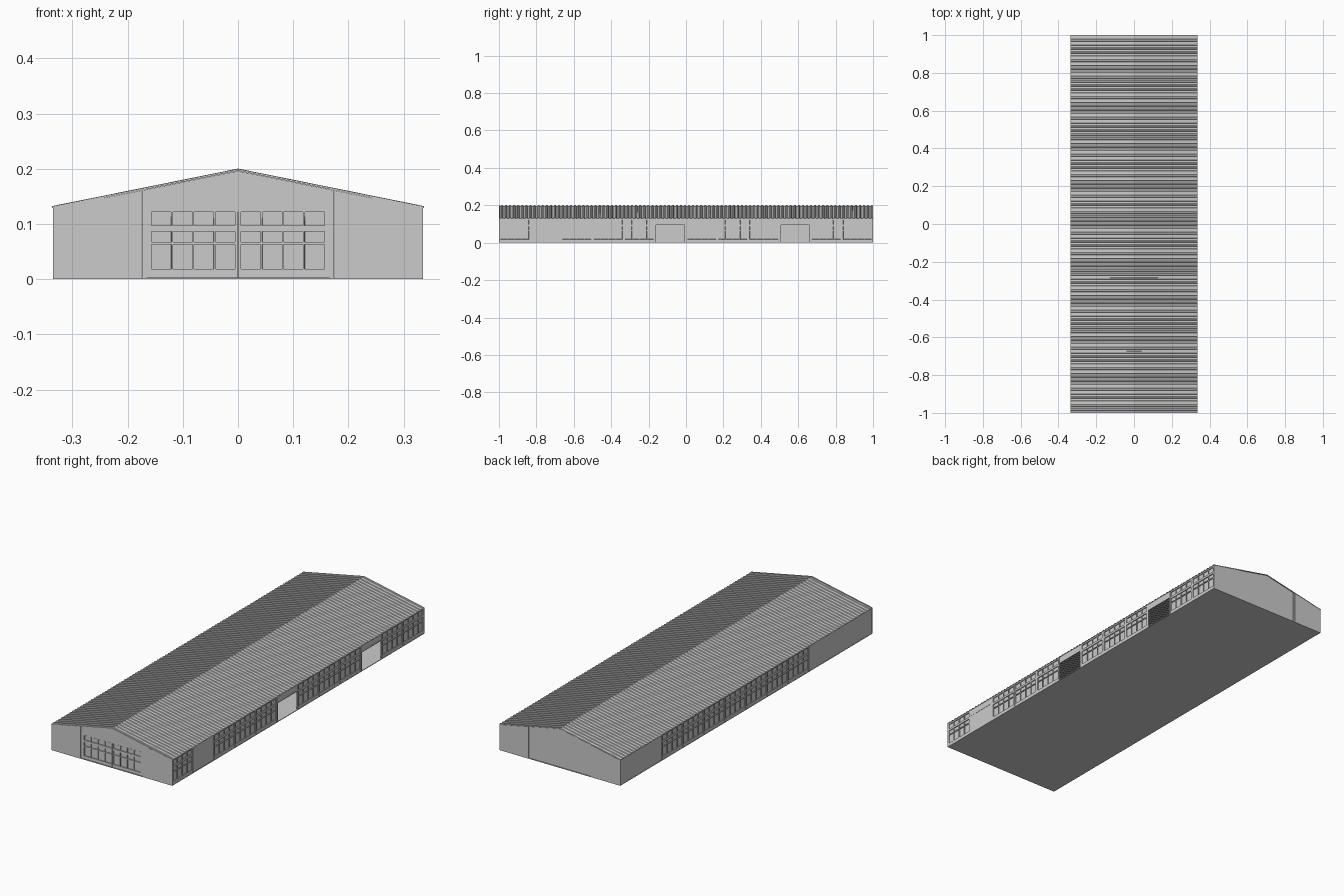
import bpy, bmesh
from math import radians
from mathutils import Matrix

if "Cube" in bpy.data.objects:
    bpy.data.objects.remove(bpy.data.objects["Cube"])

HW, HL = 0.333, 0.997          # wall half width and half length
EAVE, RIDGE = 0.129, 0.196     # wall heights
ROWS = [0, .018, .063, .067, .087, .097, .122, EAVE]
BAY = 1 / 6


def roof_z(x):
    return RIDGE - (RIDGE - EAVE) * abs(x) / HW


def finish(bm, name, thick=0):
    bmesh.ops.recalc_face_normals(bm, faces=bm.faces)
    me = bpy.data.meshes.new(name)
    bm.to_mesh(me)
    bm.free()
    ob = bpy.data.objects.new(name, me)
    bpy.context.collection.objects.link(ob)
    if thick:
        mod = ob.modifiers.new("thickness", 'SOLIDIFY')
        mod.thickness = thick
        mod.offset = 0
    return ob


def box(name, x0, x1, y0, y1, z0, z1):
    bm = bmesh.new()
    m = Matrix.Translation(((x0+x1)/2, (y0+y1)/2, (z0+z1)/2)) @ Matrix.Diagonal((x1-x0, y1-y0, z1-z0, 1))
    bmesh.ops.create_cube(bm, size=1, matrix=m)
    return finish(bm, name)


def prism(name, profile, y0, y1):
    # x-z outline extruded along y
    bm = bmesh.new()
    f = bm.faces.new([bm.verts.new((x, y0, z)) for x, z in profile])
    new = bmesh.ops.extrude_face_region(bm, geom=[f])['geom']
    bmesh.ops.translate(bm, vec=(0, y1 - y0, 0), verts=[v for v in new if isinstance(v, bmesh.types.BMVert)])
    return finish(bm, name)


def panel(name, us, zs, kind, matrix, depth=.004):
    # wall grid in local x-z; kind(i, j) gives 'wall', 'pane' or 'hole'
    bm = bmesh.new()
    v = [[bm.verts.new((u, 0, z)) for z in zs] for u in us]
    panes = []
    for i in range(len(us) - 1):
        for j in range(len(zs) - 1):
            k = kind(i, j)
            if k != 'hole':
                f = bm.faces.new((v[i][j], v[i+1][j], v[i+1][j+1], v[i][j+1]))
                if k == 'pane':
                    panes.append(f)
    if panes:
        new = bmesh.ops.extrude_discrete_faces(bm, faces=panes)['faces']
        bmesh.ops.translate(bm, vec=(0, depth, 0), verts=list({w for f in new for w in f.verts}))
    bmesh.ops.delete(bm, geom=[w for w in bm.verts if not w.link_faces], context='VERTS')
    bmesh.ops.transform(bm, matrix=matrix, verts=bm.verts)
    return finish(bm, name, .002)


def pane_breaks(a, b, n=4, gap=.002):
    w = (b - a - gap * (n - 1)) / n
    return [c for k in range(n) for c in (a + k * (w + gap), a + k * (w + gap) + w)]


# long side walls: twelve bays, nine cells each
us = []
for b in range(12):
    s = -1 + b * BAY
    us += [max(s, -HL)] + pane_breaks(s + .007, s + BAY - .007)
us.append(HL)


def side_kind(windows, doors):
    def kind(i, j):
        bay, cell = divmod(i, 9)
        if bay in doors:
            return 'hole' if j < 5 and 1 <= cell <= 7 else 'wall'
        return 'pane' if bay in windows and cell % 2 and j % 2 else 'wall'
    return kind


panel("right_wall", us, ROWS, side_kind(range(12), (1, 5, 9)),
      Matrix.Translation((HW, 0, 0)) @ Matrix.Rotation(radians(90), 4, 'Z'))
# the left wall runs the other way, so its bays count from the back
panel("left_wall", us, ROWS, side_kind(range(2, 9), ()),
      Matrix.Translation((-HW, 0, 0)) @ Matrix.Rotation(radians(-90), 4, 'Z'))

# posts between the bays
for b in range(13):
    y = max(-HL + .002, min(HL - .002, -1 + b * BAY))
    box("right_post", HW - .004, HW + .002, y - .004, y + .004, 0, EAVE)
    if 3 <= b <= 10:
        box("left_post", -HW - .002, -HW + .004, y - .004, y + .004, 0, EAVE)

# closed roller door and frames of the open doorways
y0 = -1 + BAY
box("roller_door", HW - .003, HW, y0 + .007, y0 + BAY - .007, .002, .097)
for b in (5, 9):
    y = -1 + b * BAY
    box("door_lintel", HW - .003, HW + .002, y + .004, y + BAY - .004, .095, .099)

# gable ends: side panels, columns and centre
for end, y in (("front", -1), ("back", 1)):
    ya, yb = sorted((y, y * .996))
    for s in (-1, 1):
        prism(end + "_gable_side", [(s*.175, 0), (s*.335, 0), (s*.335, EAVE), (s*.175, roof_z(.175))], ya, yb)
        prism(end + "_column", [(s*.166, 0), (s*.174, 0), (s*.174, roof_z(.174)), (s*.166, roof_z(.166))],
              *sorted((y * .998, y * .990)))
    top = .122 if end == "front" else 0
    prism(end + "_gable_centre", [(-.166, top), (.166, top), (.166, roof_z(.166)), (0, RIDGE), (-.166, roof_z(.166))],
          *sorted((y * .997, y * .993)))

# two sliding front doors with window panes
for s in (-1, 1):
    a, b = sorted((s * .005, s * .157))
    edge = sorted((s * .001, s * .166))
    panel("front_sliding_door", [edge[0]] + pane_breaks(a, b) + [edge[1]], ROWS[:-1],
          lambda i, j: 'pane' if i % 2 and j % 2 else 'wall', Matrix.Translation((0, -.996, 0)))

# floor slab
box("floor", -.335, .335, -1, 1, 0, .003)

# ribbed sheet roof: trapezoid ribs swept over the ridge
bm = bmesh.new()
ribs = 92
p = 2 / ribs
prof = [(-1 + p * (k + t), h) for k in range(ribs) for t, h in ((0, 0), (.5, 0), (.6, .003), (.9, .003))] + [(1, 0)]
rows = [[bm.verts.new((x, y, z + h)) for y, h in prof] for x, z in ((-.337, .129), (0, .197), (.337, .129))]
for r0, r1 in zip(rows, rows[1:]):
    for i in range(len(prof) - 1):
        bm.faces.new((r0[i], r1[i], r1[i+1], r0[i+1]))
finish(bm, "ribbed_roof", .001)

# rake trims along the gable edges
for y0, y1 in ((-1, -.994), (.994, 1)):
    for s in (-1, 1):
        prism("rake_trim", [(0, .197), (s*.337, .129), (s*.337, .132), (0, .200)], y0, y1)
